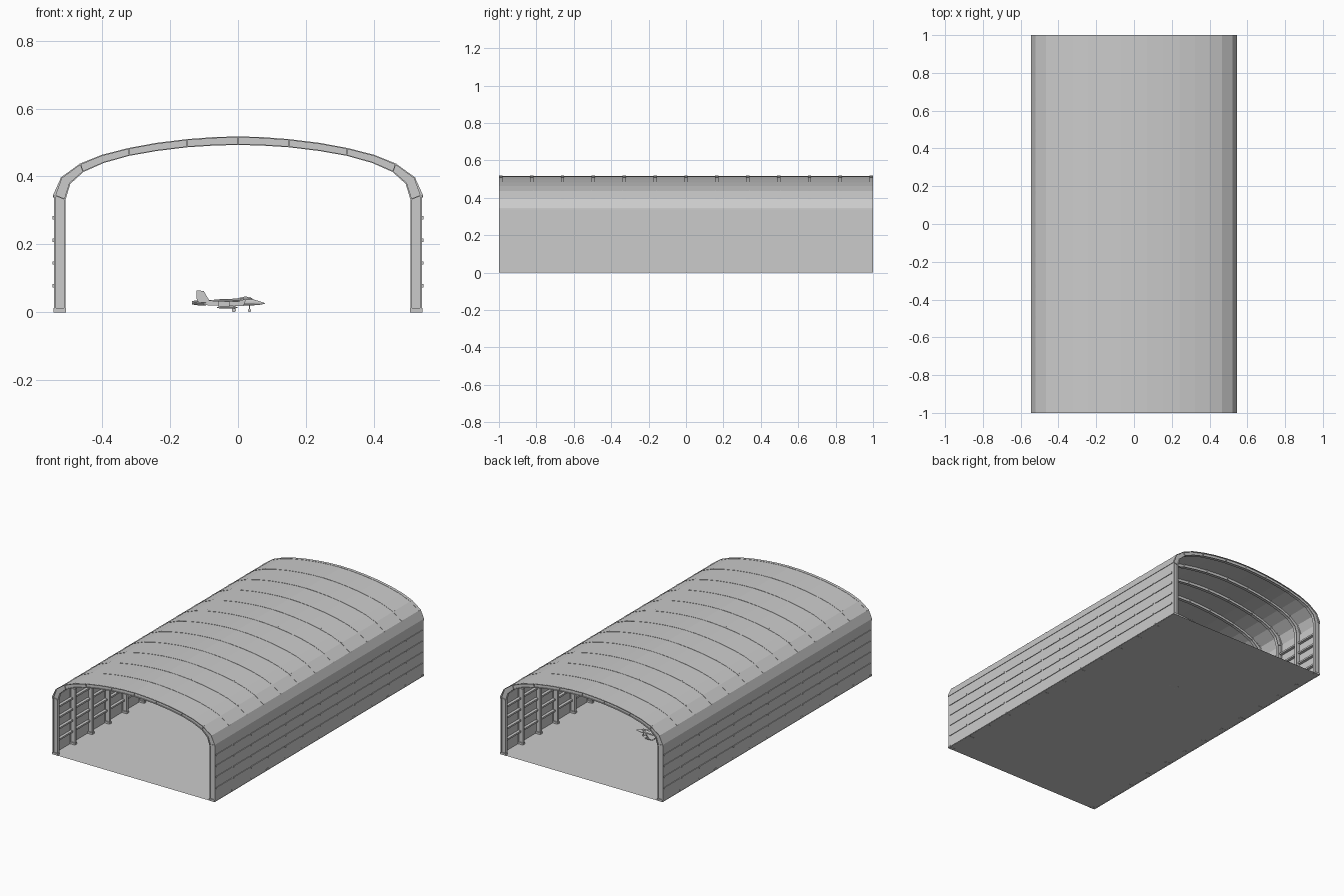
import bpy, bmesh, math
from mathutils import Vector

if "Cube" in bpy.data.objects:
    bpy.data.objects.remove(bpy.data.objects["Cube"])

grey = bpy.data.materials.new("plain grey")
grey.diffuse_color = (0.6, 0.6, 0.6, 1)
grey.use_nodes = True
grey.node_tree.nodes["Principled BSDF"].inputs["Base Color"].default_value = grey.diffuse_color


def finish(name, bm):
    bmesh.ops.recalc_face_normals(bm, faces=bm.faces[:])
    me = bpy.data.meshes.new(name)
    bm.to_mesh(me)
    bm.free()
    me.materials.append(grey)
    ob = bpy.data.objects.new(name, me)
    bpy.context.collection.objects.link(ob)
    return ob


def loft(bm, rings):
    """Skin closed rings of points and cap both ends."""
    vs = [[bm.verts.new(p) for p in r] for r in rings]
    n = len(vs[0])
    for a, b in zip(vs, vs[1:]):
        for i in range(n):
            j = (i + 1) % n
            bm.faces.new((a[i], a[j], b[j], b[i]))
    bm.faces.new(vs[0])
    bm.faces.new(vs[-1])


def band(bm, a, b, y0, y1):
    """Strip between two x-z polylines, extruded along y."""
    loft(bm, [[(p[0], y0, p[1]), (p[0], y1, p[1]), (q[0], y1, q[1]), (q[0], y0, q[1])]
              for p, q in zip(a, b)])


def box(bm, x0, x1, y0, y1, z0, z1):
    band(bm, [(x0, z0), (x1, z0)], [(x0, z1), (x1, z1)], y0, y1)


def arch(half):
    return half + [(-x, z) for x, z in reversed(half[:-1])]


def mix(a, b, t):
    return [(p[0] + (q[0] - p[0]) * t, p[1] + (q[1] - p[1]) * t) for p, q in zip(a, b)]


# Arch profile, outer and inner edge of the ribs
half_out = [(.541, 0), (.541, .345), (.522, .397), (.465, .438), (.40, .464),
            (.322, .484), (.24, .499), (.15, .510), (.07, .516), (0, .518)]
half_in = [(.508, 0), (.508, .332), (.494, .378), (.456, .413), (.395, .440),
           (.32, .461), (.24, .475), (.15, .486), (.07, .491), (0, .493)]
outer, inner = arch(half_out), arch(half_in)
rib_y = [-.99 + .165 * i for i in range(13)]

# Floor sheet
bm = bmesh.new()
bm.faces.new([bm.verts.new(p) for p in
              ((-.545, -1, .001), (.545, -1, .001), (.545, 1, .001), (-.545, 1, .001))])
finish("floor", bm)

# Roof sheet, just below the outer flange of the ribs
roof_out = arch([(.545, .338), (.5445, .346)] + [(x, z - .0015) for x, z in half_out[2:]])
roof_in = mix(roof_out, arch([(.508, .338)] + half_in[1:]), .09)
bm = bmesh.new()
band(bm, roof_out, roof_in, -1, 1)
finish("roof", bm)

# Side walls and their horizontal rails
for side, s in (("left", -1), ("right", 1)):
    bm = bmesh.new()
    box(bm, s * .539, s * .542, -.995, .995, 0, .34)
    finish(side + "_wall", bm)
    bm = bmesh.new()
    for z in (.078, .145, .212, .278):
        for a, b in zip(rib_y, rib_y[1:]):
            box(bm, s * .522, s * .546, a + .007, b - .007, z - .005, z + .005)
    finish(side + "_wall_rails", bm)

# I-beam ribs with joint plates and base plates
for i, y in enumerate(rib_y):
    bm = bmesh.new()
    band(bm, outer, mix(outer, inner, .13), y - .009, y + .009)
    band(bm, mix(outer, inner, .87), inner, y - .009, y + .009)
    band(bm, mix(outer, inner, .1), mix(outer, inner, .9), y - .003, y + .003)
    for k in (1, 3, 5, 7, 9, 11, 13, 15, 17):
        o, n = Vector(outer[k]), Vector(inner[k])
        d = (n - o).normalized()
        t = Vector((-d.y, d.x)) * .0015
        band(bm, [o - t, n - t], [o + t, n + t], y - .008, y + .008)
    for s in (-1, 1):
        box(bm, s * .506, s * .543, y - .0095, y + .0095, 0, .012)
    finish("rib_%02d" % (i + 1), bm)

# ---- Parked twin-engine jet, nose towards +x ----
JY = .36


def body(bm, stations, y=0.0, n=8):
    """Round body along x from (x, z, half width, half height) stations."""
    loft(bm, [[(x, JY + y + w * math.cos(math.tau * (k + .5) / n),
                z + h * math.sin(math.tau * (k + .5) / n)) for k in range(n)]
              for x, z, w, h in stations])


def plate(bm, pts, z, t):
    """Flat horizontal surface from x-y outline."""
    loft(bm, [[(x, JY + y, h) for x, y in pts] for h in (z, z + t)])


bm = bmesh.new()
body(bm, [(.080, .026, .0006, .0006), (.066, .027, .005, .005), (.045, .029, .009, .009),
          (.010, .030, .012, .011), (-.05, .030, .014, .009), (-.115, .028, .006, .005)], n=12)
finish("jet_fuselage", bm)

bm = bmesh.new()
body(bm, [(.048, .036, .002, .001), (.036, .038, .006, .007),
          (.020, .039, .007, .008), (-.008, .037, .003, .003)])
finish("jet_canopy", bm)

for side, s in (("left", 1), ("right", -1)):
    # Intake trunk
    bm = bmesh.new()
    loft(bm, [[(x + dx, JY + s * yy, z) for yy, z, dx in
               ((.008, z0, 0), (.020, z0, 0), (.020, z1, d), (.008, z1, d))]
              for x, z0, z1, d in ((.016, .019, .037, .008), (-.04, .019, .036, 0),
                                   (-.10, .021, .035, 0))])
    finish(side + "_jet_intake", bm)
    # Engine nozzle
    bm = bmesh.new()
    body(bm, [(-.095, .028, .0085, .0085), (-.115, .028, .008, .008),
              (-.135, .028, .005, .005)], s * .0105, 10)
    finish(side + "_jet_nozzle", bm)
    # Wing and tailplane
    bm = bmesh.new()
    plate(bm, [(.010, s * .016), (-.058, s * .072), (-.075, s * .072), (-.075, s * .016)], .031, .0025)
    finish(side + "_jet_wing", bm)
    bm = bmesh.new()
    plate(bm, [(-.092, s * .018), (-.118, s * .046), (-.131, s * .046), (-.126, s * .018)], .027, .002)
    finish(side + "_jet_tailplane", bm)
    # Upright fin
    bm = bmesh.new()
    fin = [(-.082, .030), (-.101, .063), (-.123, .064), (-.121, .030)]
    loft(bm, [[(x, JY + y, z) for x, z in fin] for y in (s * .0205, s * .0225)])
    finish(side + "_jet_fin", bm)
    # Underwing pylon and stores
    bm = bmesh.new()
    box(bm, -.058, -.025, JY + s * .037, JY + s * .039, .016, .032)
    for y, z in ((.038, .014), (.022, .014)):
        body(bm, [(.000, z, .0005, .0005), (-.010, z, .0035, .0035),
                  (-.050, z, .0035, .0035), (-.062, z, .001, .001)], s * y)
    finish(side + "_jet_stores", bm)


# Landing gear
def wheel(name, x, y, r):
    bm = bmesh.new()
    loft(bm, [[(x + r * math.cos(math.tau * k / 12), JY + y + dy,
                r + r * math.sin(math.tau * k / 12)) for k in range(12)]
              for dy in (-.002, .002)])
    box(bm, x - .001, x + .001, JY + y - .001, JY + y + .001, r, .024)
    finish(name, bm)


wheel("jet_nose_wheel", .034, 0, .005)
wheel("left_jet_wheel", -.012, .016, .006)
wheel("right_jet_wheel", -.012, -.016, .006)
